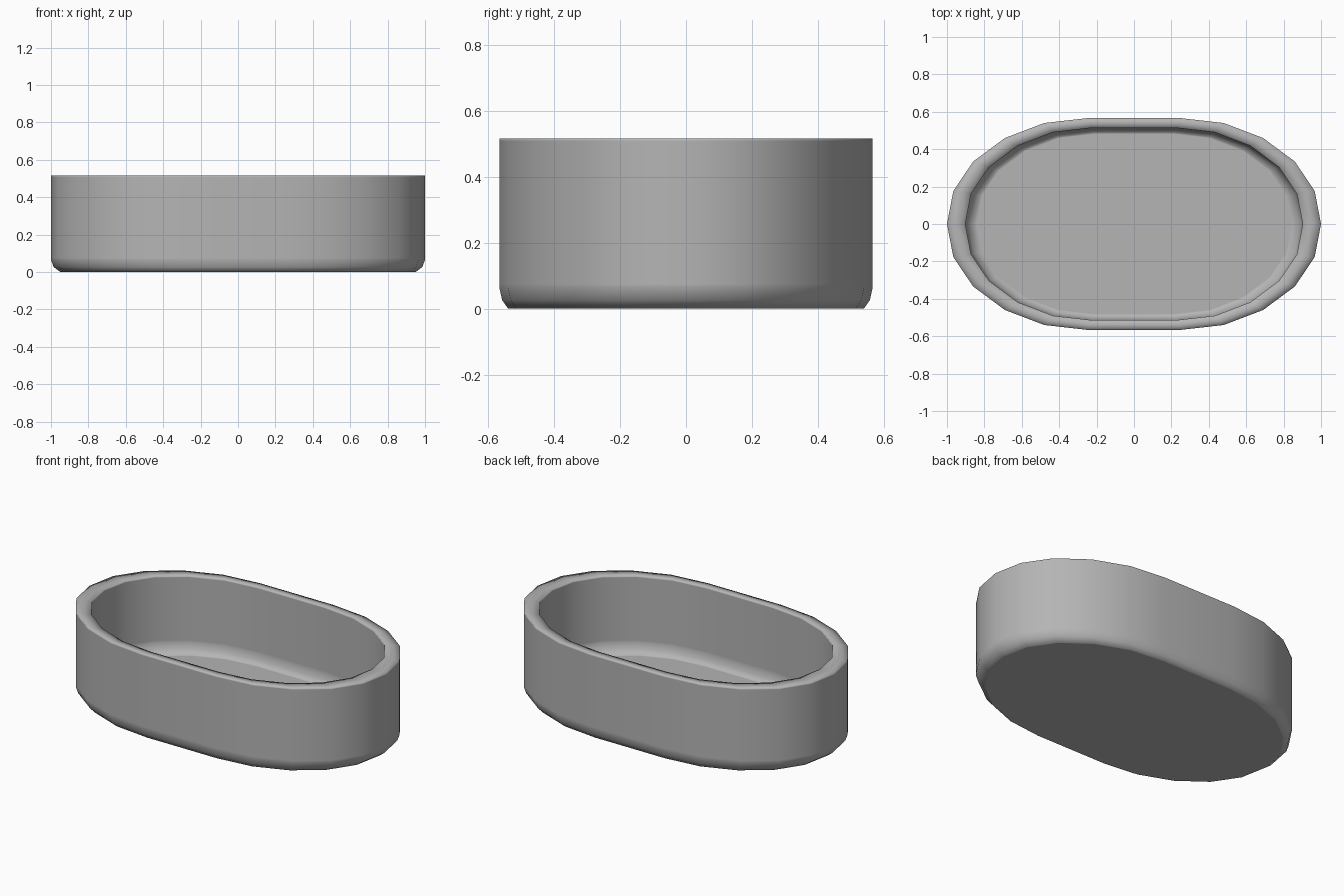
import bpy, bmesh

if "Cube" in bpy.data.objects:
    bpy.data.objects.remove(bpy.data.objects["Cube"])

# Quarter outline of the 22-sided oval
quarter = [(0.966, 0.177), (0.86, 0.334), (0.69, 0.46), (0.48, 0.54), (0.25, 0.566)]
half = [(1.0, 0.0)] + quarter + [(-x, y) for x, y in reversed(quarter)]
outline = half + [(-x, -y) for x, y in half]

# Wall section from the underside, over the rim, down to the inner floor: (scale x, scale y, z)
# Tight support loops keep the walls, underside and floor evenly shaded.
section = [
    (0.94, 0.943, 0.0), (0.95, 0.953, 0.0), (0.985, 0.985, 0.026), (1.0, 1.0, 0.065), (1.0, 1.0, 0.075),
    (1.0, 1.0, 0.508), (1.0, 1.0, 0.515), (0.95, 0.955, 0.515), (0.902, 0.908, 0.515), (0.902, 0.908, 0.508),
    (0.902, 0.908, 0.125), (0.902, 0.908, 0.115), (0.887, 0.892, 0.076), (0.852, 0.86, 0.05), (0.842, 0.85, 0.05),
]

bm = bmesh.new()
rings = [[bm.verts.new((x * sx, y * sy, z)) for x, y in outline] for sx, sy, z in section]
n = len(outline)
for low, high in zip(rings, rings[1:]):
    for i in range(n):
        j = (i + 1) % n
        bm.faces.new((low[i], low[j], high[j], high[i]))

# Underside and inner floor
bm.faces.new(rings[0][::-1])
bm.faces.new(rings[-1])
bmesh.ops.recalc_face_normals(bm, faces=bm.faces[:])

mesh = bpy.data.meshes.new("oval_tub")
bm.to_mesh(mesh)
bm.free()
tub = bpy.data.objects.new("oval_tub", mesh)
bpy.context.collection.objects.link(tub)
for p in mesh.polygons:
    p.use_smooth = True

# Darker grey
grey = bpy.data.materials.new("dark_grey")
grey.diffuse_color = (0.46, 0.46, 0.46, 1)
grey.use_nodes = True
grey.node_tree.nodes["Principled BSDF"].inputs["Base Color"].default_value = grey.diffuse_color
mesh.materials.append(grey)
